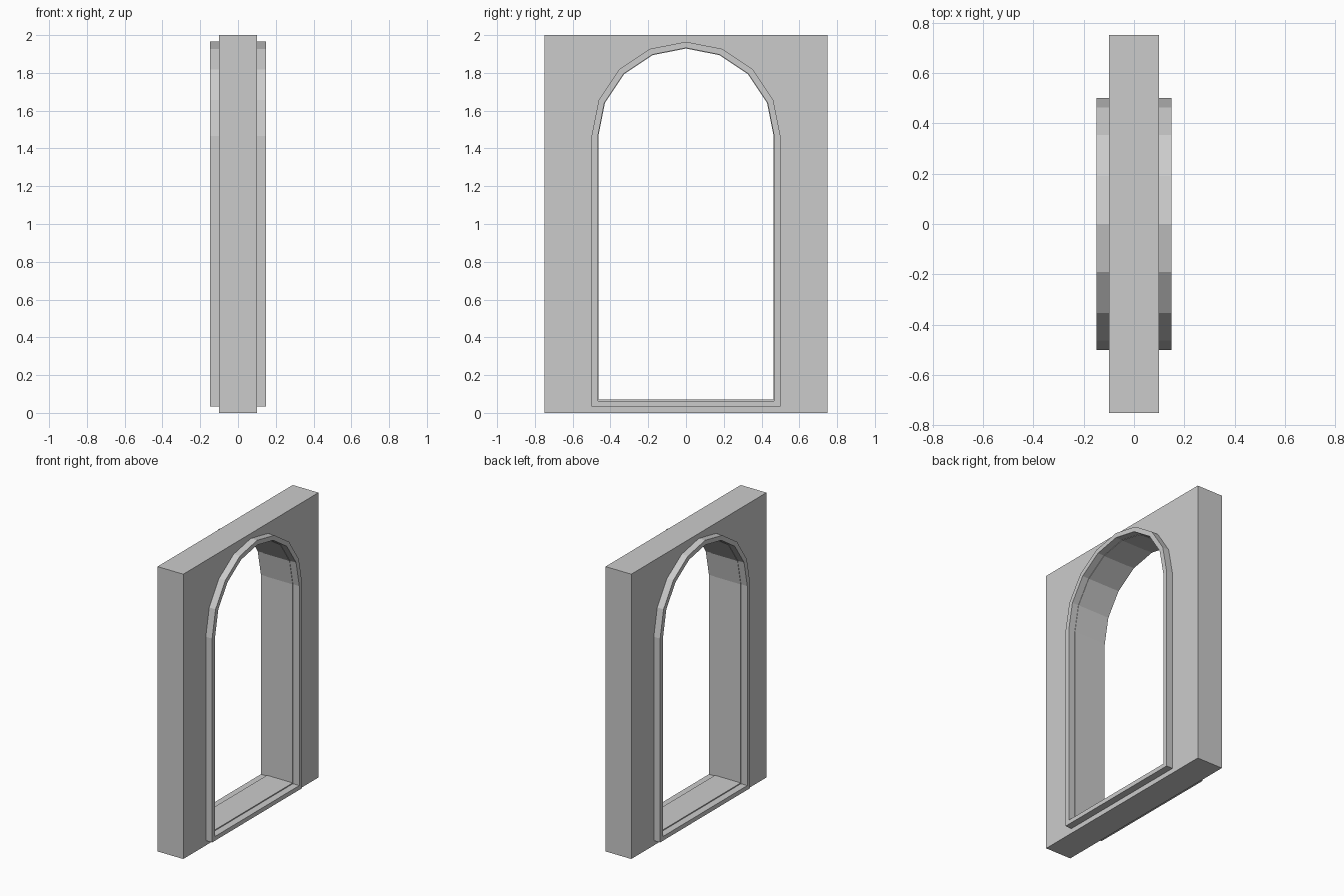
import bpy, math
from mathutils import Matrix

if "Cube" in bpy.data.objects:
    bpy.data.objects.remove(bpy.data.objects["Cube"])

SPRING = 1.465   # height where the arch starts


def arch(radius, bottom, sides=8):
    """Arched outline: flat sill, straight jambs, faceted half-round head."""
    pts = [(-radius, bottom), (radius, bottom)]
    for i in range(sides + 1):
        a = math.pi * i / sides
        pts.append((radius * math.cos(a), SPRING + radius * math.sin(a)))
    return pts


def slab(name, outlines, x0, x1):
    """Fill nested outlines in the YZ plane and extrude from x0 to x1."""
    cu = bpy.data.curves.new(name, 'CURVE')
    cu.dimensions = '2D'
    cu.fill_mode = 'BOTH'
    cu.extrude = (x1 - x0) / 2
    for pts in outlines:
        sp = cu.splines.new('POLY')
        sp.points.add(len(pts) - 1)
        for p, (y, z) in zip(sp.points, pts):
            p.co = (y, z, 0, 1)
        sp.use_cyclic_u = True
    tmp = bpy.data.objects.new(name + "_outline", cu)
    bpy.context.collection.objects.link(tmp)
    deps = bpy.context.evaluated_depsgraph_get()
    mesh = bpy.data.meshes.new_from_object(tmp.evaluated_get(deps))
    bpy.data.objects.remove(tmp)
    # local x -> y, local y -> z, local z -> x
    mesh.transform(Matrix.Translation(((x0 + x1) / 2, 0, 0)) @
                   Matrix(((0, 0, 1, 0), (1, 0, 0, 0), (0, 1, 0, 0), (0, 0, 0, 1))))
    mesh.name = name
    for p in mesh.polygons:
        p.use_smooth = False
    ob = bpy.data.objects.new(name, mesh)
    bpy.context.collection.objects.link(ob)
    return ob


# Wall panel with arched opening
rect = [(-0.75, 0), (0.75, 0), (0.75, 2), (-0.75, 2)]
slab("wall_panel", [rect, arch(0.464, 0.071)], -0.1, 0.1)

# Raised trim around the opening on both faces
trim = [arch(0.5, 0.034), arch(0.467, 0.064)]
slab("trim_right", trim, 0.1, 0.149)
slab("trim_left", trim, -0.149, -0.1)
